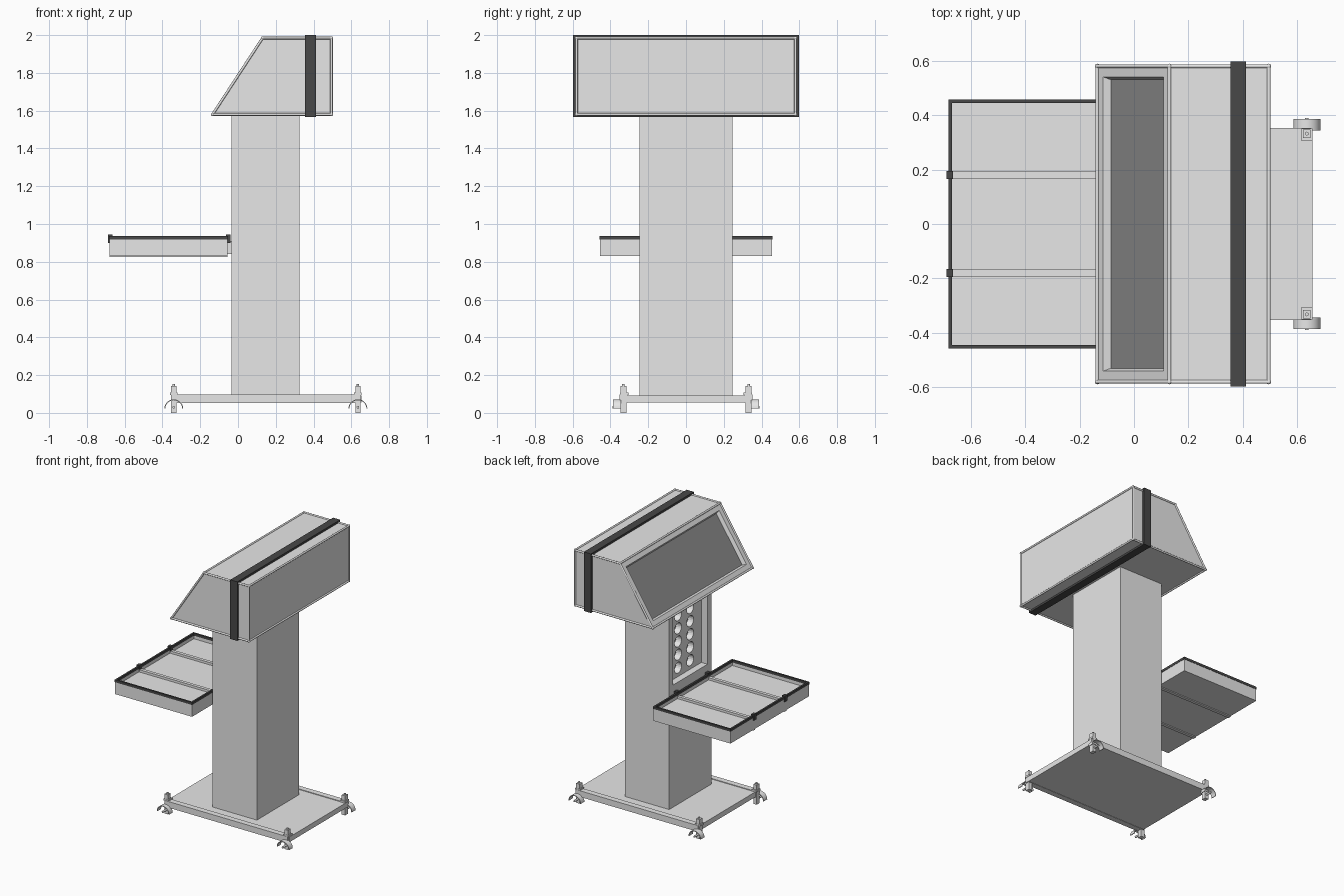
import bpy, bmesh, math
from mathutils import Vector

if "Cube" in bpy.data.objects:
    bpy.data.objects.remove(bpy.data.objects["Cube"], do_unlink=True)


def material(name, value):
    m = bpy.data.materials.new(name)
    m.use_nodes = True
    color = (value, value, value, 1)
    m.diffuse_color = color
    m.node_tree.nodes["Principled BSDF"].inputs["Base Color"].default_value = color
    return m


LIGHT = material("light grey", 0.8)
DARK = material("charcoal", 0.065)
SCREEN = material("screen grey", 0.27)


def finish(name, bm, *mats):
    bmesh.ops.recalc_face_normals(bm, faces=bm.faces)
    mesh = bpy.data.meshes.new(name)
    bm.to_mesh(mesh)
    bm.free()
    ob = bpy.data.objects.new(name, mesh)
    bpy.context.collection.objects.link(ob)
    for m in mats:
        mesh.materials.append(m)
    return ob


def add_box(bm, x, y, z):
    """Box from (min, max) pairs on each axis."""
    verts = bmesh.ops.create_cube(bm, size=1)["verts"]
    for v in verts:
        v.co = [(r[0] + r[1]) / 2 + c * (r[1] - r[0]) for c, r in zip(v.co, (x, y, z))]


def box(name, mat, x, y, z):
    bm = bmesh.new()
    add_box(bm, x, y, z)
    return finish(name, bm, mat)


def prism(bm, points, y0, y1):
    """Extrude an x-z outline along y."""
    face = bm.faces.new([bm.verts.new((x, y0, z)) for x, z in points])
    new = bmesh.ops.extrude_face_region(bm, geom=[face])["geom"]
    for v in new:
        if isinstance(v, bmesh.types.BMVert):
            v.co.y = y1


def rod(bm, a, b, radius, sides=10):
    a, b = Vector(a), Vector(b)
    verts = bmesh.ops.create_cone(bm, cap_ends=True, segments=sides, radius1=radius,
                                  radius2=radius, depth=(b - a).length)["verts"]
    rot = (b - a).to_track_quat("Z", "Y")
    for v in verts:
        v.co = rot @ v.co + (a + b) / 2


def cut(ob, cutter):
    mod = ob.modifiers.new("cut", "BOOLEAN")
    mod.operation, mod.solver, mod.object = "DIFFERENCE", "EXACT", cutter
    bpy.context.view_layer.objects.active = ob
    bpy.ops.object.modifier_apply(modifier=mod.name)
    bpy.data.objects.remove(cutter, do_unlink=True)


def smooth(ob):
    bpy.ops.object.select_all(action="DESELECT")
    ob.select_set(True)
    bpy.context.view_layer.objects.active = ob
    bpy.ops.object.shade_smooth_by_angle(angle=math.radians(40))


# Column with a recessed panel and two columns of round holes
column = box("column", LIGHT, (-0.035, 0.325), (-0.245, 0.245), (0.09, 1.585))
cut(column, box("recess_cutter", LIGHT, (-0.1, 0.015), (-0.2, 0.2), (0.99, 1.52)))
bm = bmesh.new()
for row in range(5):
    for y in (-0.07, 0.07):
        z = 1.055 + row * 0.096
        rod(bm, (0.0, y, z), (0.06, y, z), 0.04, 20)
cut(column, finish("hole_cutter", bm, LIGHT))

# Head with a sunken sloping screen
outline = [(-0.135, 1.58), (0.495, 1.58), (0.495, 1.985), (0.13, 1.985)]
bm = bmesh.new()
prism(bm, outline, -0.58, 0.58)
bmesh.ops.recalc_face_normals(bm, faces=bm.faces)
slope = [f for f in bm.faces if f.normal.x < -0.5]
bmesh.ops.inset_region(bm, faces=slope, thickness=0.04, use_even_offset=True)
bmesh.ops.inset_region(bm, faces=slope, thickness=0.01, depth=-0.027, use_even_offset=True)
slope[0].material_index = 1
finish("head", bm, LIGHT, SCREEN)

# Piping along the head edges
bm = bmesh.new()
for i, (x, z) in enumerate(outline):
    x2, z2 = outline[i - 1]
    rod(bm, (x, -0.58, z), (x, 0.58, z), 0.007)
    for y in (-0.58, 0.58):
        rod(bm, (x, y, z), (x2, y, z2), 0.007)
        ball = bmesh.ops.create_icosphere(bm, subdivisions=2, radius=0.009)["verts"]
        bmesh.ops.translate(bm, verts=ball, vec=(x, y, z))
smooth(finish("head_piping", bm, LIGHT))

# Strap around the head
strap = box("head_strap", DARK, (0.355, 0.412), (-0.597, 0.597), (1.566, 2.0))
cut(strap, box("strap_cutter", DARK, (0.3, 0.5), (-0.578, 0.578), (1.582, 1.983)))

# Tray: floor, walls, dividers, dark rim and clips
X, Y = (-0.68, -0.055), (-0.455, 0.455)
tray = box("tray", LIGHT, X, Y, (0.83, 0.922))
cut(tray, box("tray_cutter", LIGHT, (X[0] + 0.01, X[1] - 0.01), (Y[0] + 0.01, Y[1] - 0.01), (0.895, 1.0)))
rim = box("tray_rim", DARK, (X[0] - 0.002, X[1] + 0.002), (Y[0] - 0.002, Y[1] + 0.002), (0.918, 0.936))
cut(rim, box("rim_cutter", DARK, (X[0] + 0.011, X[1] - 0.011), (Y[0] + 0.011, Y[1] - 0.011), (0.9, 1.0)))
strips, clips = bmesh.new(), bmesh.new()
for y in (-0.18, 0.18):
    add_box(strips, (X[0] + 0.005, X[1] - 0.005), (y - 0.012, y + 0.012), (0.89, 0.912))
    add_box(strips, X, (y - 0.012, y + 0.012), (0.824, 0.835))
    for x in X:
        add_box(clips, (x - 0.008, x + 0.015), (y - 0.014, y + 0.014), (0.9, 0.944))
finish("tray_dividers", strips, LIGHT)
finish("tray_clips", clips, DARK)
box("tray_mount", LIGHT, (-0.06, -0.03), (-0.15, 0.15), (0.84, 0.91))

# Base plate with side rails
box("base_plate", LIGHT, (-0.345, 0.655), (-0.34, 0.34), (0.055, 0.093))
bm = bmesh.new()
for s in (-1, 1):
    add_box(bm, (-0.345, 0.65), sorted((s * 0.31, s * 0.352)), (0.053, 0.098))
finish("base_rails", bm, LIGHT)

# Corner posts, axles and arched wheel guards
posts, guards = bmesh.new(), bmesh.new()
for x in (-0.34, 0.635):
    for s in (-1, 1):
        add_box(posts, (x - 0.014, x + 0.014), sorted((s * 0.315, s * 0.348)), (0, 0.143))
        add_box(posts, (x - 0.02, x + 0.02), sorted((s * 0.305, s * 0.35)), (0.095, 0.108))
        rod(posts, (x, s * 0.332, 0.14), (x, s * 0.332, 0.153), 0.007)
        rod(posts, (x, s * 0.32, 0.03), (x, s * 0.39, 0.03), 0.007)
        arc = [math.pi * i / 14 for i in range(15)]
        points = [(x + 0.05 * math.cos(a), 0.022 + 0.05 * math.sin(a)) for a in arc]
        points += [(x + 0.045 * math.cos(a), 0.022 + 0.045 * math.sin(a)) for a in reversed(arc)]
        prism(guards, points, s * 0.343, s * 0.386)
smooth(finish("corner_posts", posts, LIGHT))
smooth(finish("wheel_guards", guards, LIGHT))
